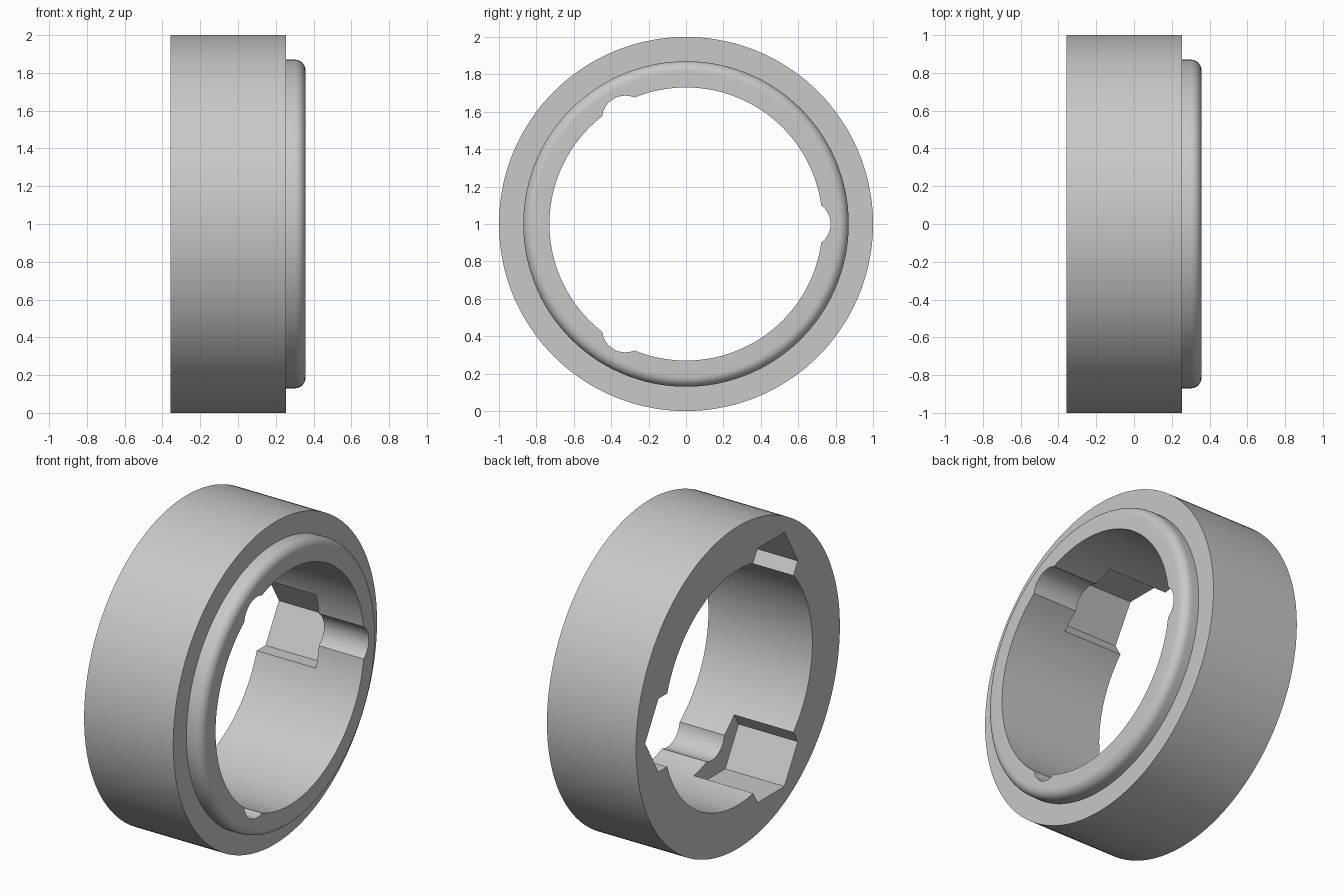
import bpy, bmesh
from math import sin, cos, pi, radians
from mathutils import Matrix

cube = bpy.data.objects.get("Cube")
if cube:
    bpy.data.objects.remove(cube, do_unlink=True)

BACK, STEP, FRONT = -0.357, 0.255, 0.357
OUTER, LIP, BORE, FILLET = 1.0, 0.87, 0.73, 0.055
BOLT_CIRCLE, HOLE, NUT, POCKET_END = 0.648, 0.125, 0.263, 0.05

grey = bpy.data.materials.new("light_grey")
grey.use_nodes = True
colour = (0.58, 0.58, 0.58, 1)
grey.diffuse_color = colour
grey.node_tree.nodes["Principled BSDF"].inputs["Base Color"].default_value = colour


def make_object(name, bm):
    bmesh.ops.recalc_face_normals(bm, faces=bm.faces)
    mesh = bpy.data.meshes.new(name)
    bm.to_mesh(mesh)
    bm.free()
    mesh.materials.append(grey)
    obj = bpy.data.objects.new(name, mesh)
    bpy.context.collection.objects.link(obj)
    return obj


def prism(name, sides, radius, x0, x1, angle):
    """Prism along x, one corner pointing away from the ring axis."""
    bm = bmesh.new()
    turns = [2 * pi * i / sides for i in range(sides)]
    ends = [[bm.verts.new((x, BOLT_CIRCLE + radius * cos(t), radius * sin(t)))
             for t in turns] for x in (x0, x1)]
    for ring in ends:
        bm.faces.new(ring)
    for i in range(sides):
        j = (i + 1) % sides
        bm.faces.new((ends[0][i], ends[0][j], ends[1][j], ends[1][i]))
    place = Matrix.Translation((0, 0, 1)) @ Matrix.Rotation(angle, 4, 'X')
    bmesh.ops.transform(bm, matrix=place, verts=bm.verts)
    obj = make_object(name, bm)
    obj.hide_render = True
    return obj


# Ring body: closed profile (x, radius) with a rounded front lip, spun about x
profile = [(BACK, BORE), (BACK, OUTER), (STEP, OUTER), (STEP, LIP)]
for i in range(9):
    a = pi / 2 * (1 - i / 8)
    profile.append((FRONT - FILLET + FILLET * cos(a), LIP - FILLET + FILLET * sin(a)))
profile.append((FRONT, BORE))

bm = bmesh.new()
SEGMENTS = 144
rings = []
for s in range(SEGMENTS):
    a = 2 * pi * s / SEGMENTS
    rings.append([bm.verts.new((x, r * cos(a), 1 + r * sin(a))) for x, r in profile])
for s in range(SEGMENTS):
    here, after = rings[s], rings[(s + 1) % SEGMENTS]
    for i in range(len(profile)):
        j = (i + 1) % len(profile)
        bm.faces.new((here[i], here[j], after[j], after[i]))
ring_body = make_object("ring_body", bm)

# Three hexagonal nut pockets from the back, each with a round bolt groove
cutters = []
for degrees in (0, 120, 240):
    angle = radians(degrees)
    cutters.append(prism("nut_pocket", 6, NUT, BACK - 0.2, POCKET_END, angle))
    cutters.append(prism("bolt_groove", 48, HOLE, POCKET_END - 0.1, FRONT + 0.2, angle))

bpy.ops.object.select_all(action='DESELECT')
ring_body.select_set(True)
bpy.context.view_layer.objects.active = ring_body
for cutter in cutters:
    cut = ring_body.modifiers.new(cutter.name, 'BOOLEAN')
    cut.operation = 'DIFFERENCE'
    cut.solver = 'EXACT'
    cut.object = cutter
    bpy.ops.object.modifier_apply(modifier=cut.name)
    bpy.data.objects.remove(cutter, do_unlink=True)

bpy.ops.object.shade_smooth_by_angle(angle=radians(25))
